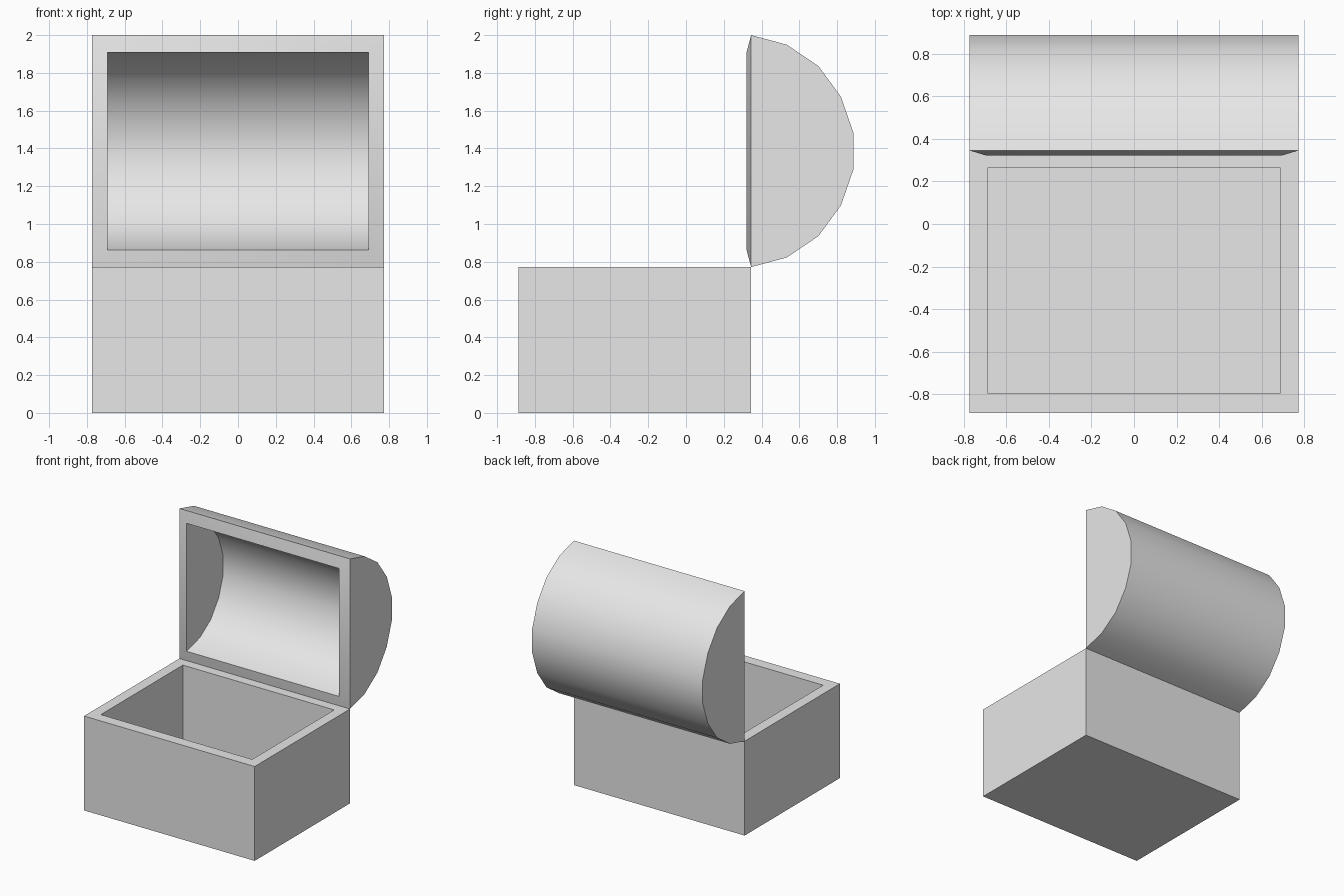
import bpy
import bmesh
from math import radians
from mathutils import Vector

old = bpy.data.objects.get("Cube")
if old:
    bpy.data.objects.remove(old, do_unlink=True)

grey = bpy.data.materials.new("light grey")
grey.use_nodes = True
grey.diffuse_color = (0.8, 0.8, 0.8, 1)
grey.node_tree.nodes["Principled BSDF"].inputs["Base Color"].default_value = (0.8, 0.8, 0.8, 1)


def finish(bm, name):
    bmesh.ops.recalc_face_normals(bm, faces=bm.faces)
    mesh = bpy.data.meshes.new(name)
    bm.to_mesh(mesh)
    bm.free()
    mesh.materials.append(grey)
    obj = bpy.data.objects.new(name, mesh)
    bpy.context.collection.objects.link(obj)
    return obj


def trough(bm, profile, half_width):
    """Open shell: a (y, z) profile swept along x and capped at both ends."""
    sides = [[bm.verts.new((x, y, z)) for y, z in profile]
             for x in (-half_width, half_width)]
    left, right = sides
    for i in range(len(profile) - 1):
        bm.faces.new((left[i], left[i + 1], right[i + 1], right[i]))
    for side in sides:
        bm.faces.new(side)
    # Loop around the open mouth
    return [left[0], right[0], right[-1], left[-1]]


def hollow(name, outer, inner, outer_half, inner_half):
    """Outer and inner troughs joined by a rim around the mouth."""
    bm = bmesh.new()
    a = trough(bm, outer, outer_half)
    b = trough(bm, inner, inner_half)
    for i in range(4):
        j = (i + 1) % 4
        bm.faces.new((a[i], a[j], b[j], b[i]))
    return finish(bm, name)


def inset(profile, wall):
    """Offset an open profile inwards with mitred corners."""
    pts = [Vector(p) for p in profile]
    normals = []
    for p, q in zip(pts, pts[1:]):
        d = (q - p).normalized()
        normals.append(Vector((d.y, -d.x)))
    result = []
    for i, p in enumerate(pts):
        n0, n1 = normals[max(i - 1, 0)], normals[min(i, len(normals) - 1)]
        result.append(p + (n0 + n1) * wall / (1 + n0.dot(n1)))
    return [tuple(p) for p in result]


# Open box
front, back, top = -0.887, 0.345, 0.772
hollow("chest_base",
       [(front, top), (front, 0), (back, 0), (back, top)],
       [(-0.795, top), (-0.795, 0.09), (0.265, 0.09), (0.265, top)],
       0.772, 0.685)

# Rounded lid, standing open on the back edge
mid = 1.386
arc = [(0.345, 0.614), (0.534, 0.563), (0.701, 0.45), (0.82, 0.288), (0.887, 0.095)]
lid_profile = [(y, mid + h) for y, h in arc] + [(y, mid - h) for y, h in reversed(arc)]
lid = hollow("chest_lid", lid_profile, inset(lid_profile, 0.094), 0.772, 0.69)

bpy.ops.object.select_all(action="DESELECT")
lid.select_set(True)
bpy.context.view_layer.objects.active = lid
bpy.ops.object.shade_smooth_by_angle(angle=radians(35))
